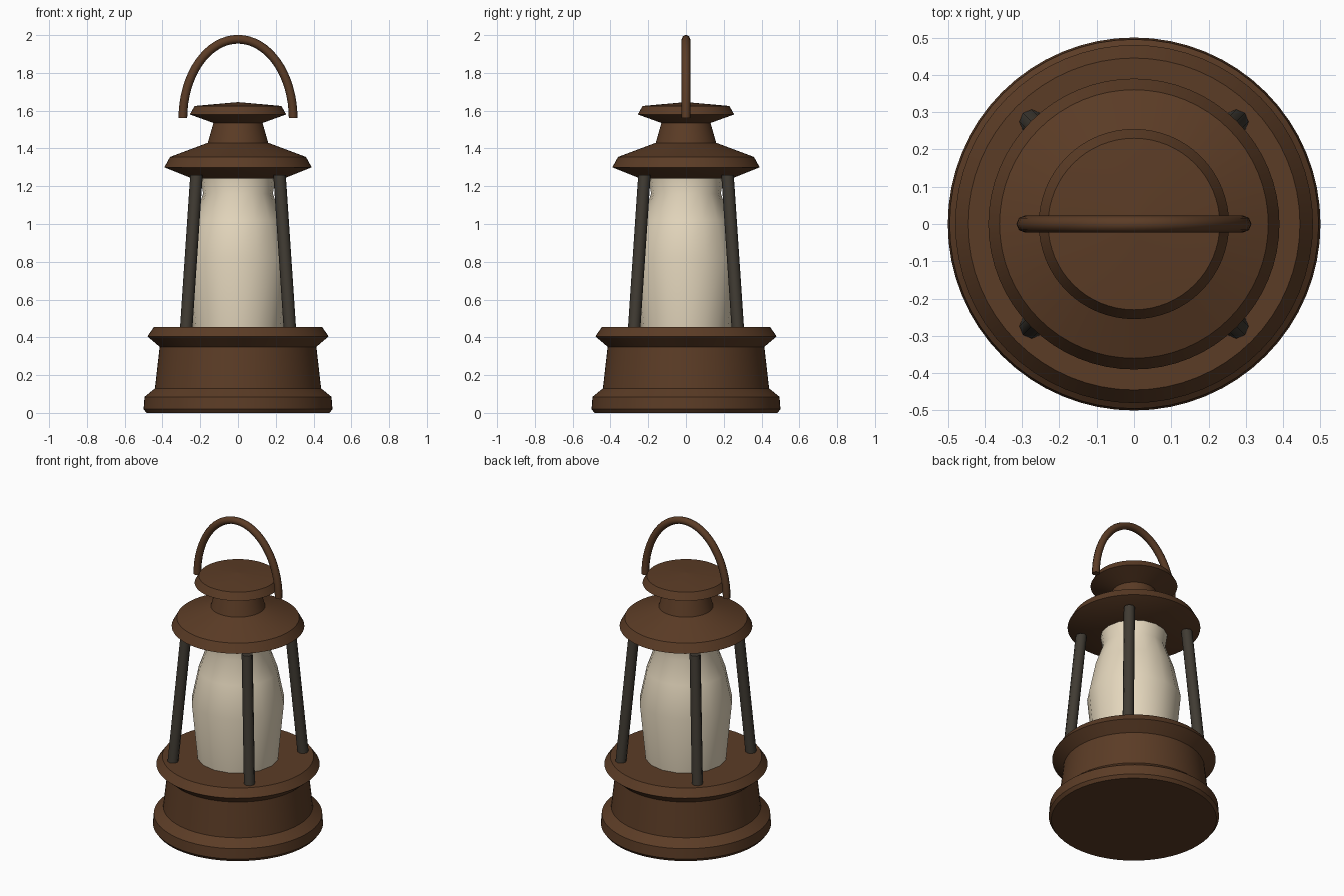
import bpy, bmesh, math
from mathutils import Vector

cube = bpy.data.objects.get("Cube")
if cube:
    bpy.data.objects.remove(cube, do_unlink=True)


def material(name, color):
    m = bpy.data.materials.new(name)
    m.use_nodes = True
    m.diffuse_color = (*color, 1)
    bsdf = m.node_tree.nodes["Principled BSDF"]
    bsdf.inputs["Base Color"].default_value = (*color, 1)
    bsdf.inputs["Roughness"].default_value = 0.7
    return m


brown = material("brown metal", (0.105, 0.045, 0.019))
cream = material("cream glass", (0.78, 0.68, 0.51))
iron = material("dark iron", (0.052, 0.044, 0.033))


def finish(name, bm, mat, angle):
    bmesh.ops.recalc_face_normals(bm, faces=bm.faces)
    mesh = bpy.data.meshes.new(name)
    bm.to_mesh(mesh)
    bm.free()
    mesh.materials.append(mat)
    ob = bpy.data.objects.new(name, mesh)
    bpy.context.collection.objects.link(ob)
    bpy.ops.object.select_all(action="DESELECT")
    ob.select_set(True)
    bpy.context.view_layer.objects.active = ob
    bpy.ops.object.shade_smooth_by_angle(angle=math.radians(angle))
    return ob


def loft(name, rings, mat, angle=40):
    """Skin a list of equal vertex rings and cap both ends."""
    bm = bmesh.new()
    loops = [[bm.verts.new(p) for p in ring] for ring in rings]
    n = len(loops[0])
    for a, b in zip(loops, loops[1:]):
        for i in range(n):
            j = (i + 1) % n
            bm.faces.new((a[i], a[j], b[j], b[i]))
    bm.faces.new(loops[0])
    bm.faces.new(loops[-1])
    return finish(name, bm, mat, angle)


def circle(center, u, v, radius, sides):
    turns = [math.tau * i / sides for i in range(sides)]
    return [center + radius * (u * math.cos(t) + v * math.sin(t)) for t in turns]


X, Y, Z = Vector((1, 0, 0)), Vector((0, 1, 0)), Vector((0, 0, 1))


def turned(name, profile, mat, sides, angle=40):
    return loft(name, [circle(Z * z, X, Y, r, sides) for r, z in profile], mat, angle)


# Turned body parts, each profile listed as radius, height
turned("base", [(0.485, 0), (0.5, 0.02), (0.495, 0.085), (0.44, 0.13),
                (0.415, 0.35), (0.48, 0.405), (0.445, 0.455)], brown, 64)
turned("glass_chimney", [(0.24, 0.45), (0.276, 0.82), (0.235, 1.02),
                         (0.185, 1.16), (0.2, 1.26)], cream, 16)
turned("roof", [(0.24, 1.24), (0.39, 1.3), (0.36, 1.355), (0.16, 1.43),
                (0.13, 1.535), (0.255, 1.58), (0.23, 1.625), (0.004, 1.645)], brown, 64)

# Four leaning posts
for side, sx in (("left", 1), ("right", -1)):
    for end, sy in (("front", -1), ("back", 1)):
        foot = Vector((0.275 * sx, 0.275 * sy, 0.44))
        head = Vector((0.22 * sx, 0.22 * sy, 1.26))
        loft(f"post_{end}_{side}", [circle(p, X, Y, 0.033, 8) for p in (foot, head)], iron, 50)

# Carrying handle: a tube swept along half an ellipse
rings = []
for k in range(33):
    t = math.pi * k / 32
    center = Vector((0.292 * math.cos(t), 0, 1.56 + 0.418 * math.sin(t)))
    along = Vector((-0.292 * math.sin(t), 0, 0.418 * math.cos(t))).normalized()
    rings.append(circle(center, along.cross(Y), Y, 0.023, 8))
loft("handle", rings, brown, 50)
